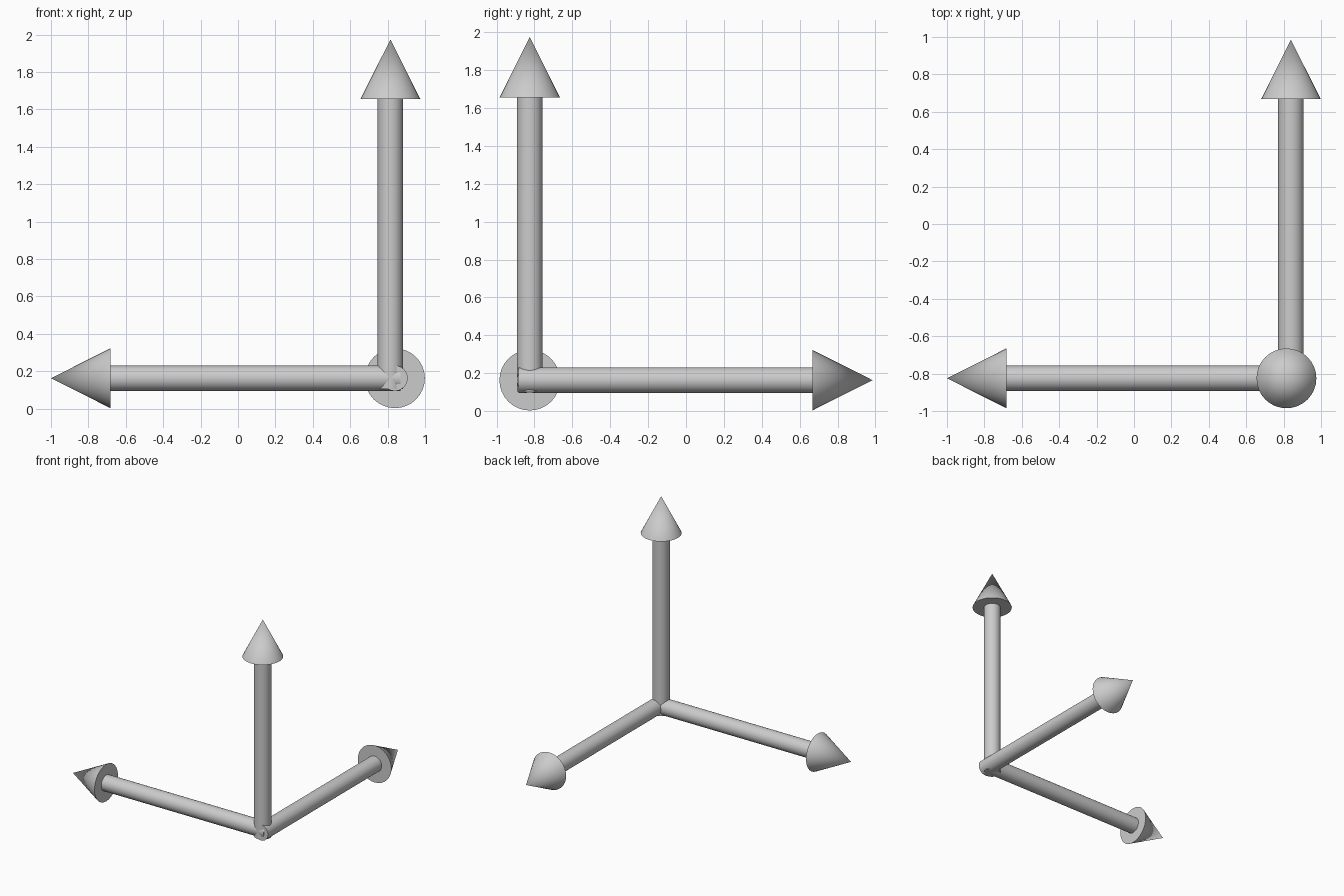
import bpy, math
from mathutils import Vector

if "Cube" in bpy.data.objects:
    bpy.data.objects.remove(bpy.data.objects["Cube"])

SIDES = 32
SHAFT_R, HEAD_R = 0.068, 0.16
LENGTH, HEAD_LEN = 1.87, 0.318


def cone_part(name, start, direction, length, r1, r2):
    """Round part running from start along direction."""
    d = Vector(direction)
    bpy.ops.mesh.primitive_cone_add(
        vertices=SIDES, radius1=r1, radius2=r2, depth=length,
        location=Vector(start) + d * length / 2,
        rotation=d.to_track_quat('Z', 'Y').to_euler())
    obj = bpy.context.object
    obj.name = name
    bpy.ops.object.shade_smooth_by_angle(angle=math.radians(30))
    return obj


def arrow(name, tip, direction):
    """Shaft plus cone head, ending at the tip."""
    tip, d = Vector(tip), Vector(direction)
    cone_part(name + "_shaft", tip - d * LENGTH, d, LENGTH - HEAD_LEN, SHAFT_R, SHAFT_R)
    cone_part(name + "_head", tip - d * HEAD_LEN, d, HEAD_LEN, HEAD_R, 0)


# three arrows meeting at one corner
arrow("side_arrow", (-1.0, -0.825, 0.163), (-1, 0, 0))
arrow("back_arrow", (0.839, 0.985, 0.163), (0, 1, 0))
arrow("up_arrow", (0.815, -0.825, 1.974), (0, 0, 1))
